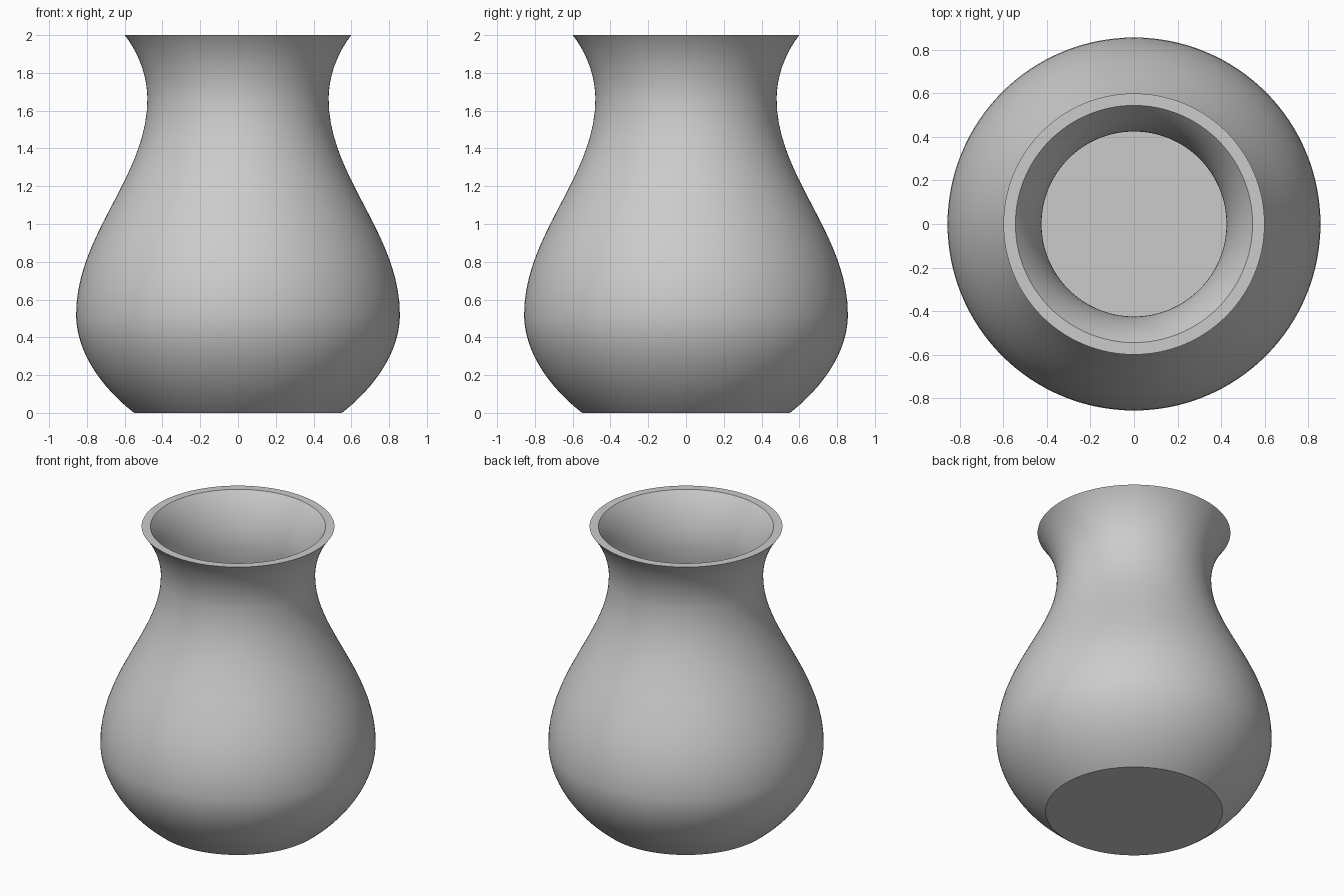
import bpy, bmesh, math
from mathutils import Vector
from mathutils.geometry import interpolate_bezier

cube = bpy.data.objects.get("Cube")
if cube:
    bpy.data.objects.remove(cube, do_unlink=True)

WALL = 0.055
SEGMENTS = 128

# Plain grey clay
clay = bpy.data.materials.new("grey_clay")
clay.use_nodes = True
grey = (0.6, 0.6, 0.6, 1)
clay.diffuse_color = grey
clay.node_tree.nodes["Principled BSDF"].inputs["Base Color"].default_value = grey

# Outer silhouette: foot to belly, belly to neck, neck to flared lip (radius, height)
curves = [
    [(0.55, 0), (0.73, 0.14), (0.857, 0.33), (0.857, 0.52)],
    [(0.857, 0.52), (0.857, 0.95), (0.48, 1.25), (0.48, 1.66)],
    [(0.48, 1.66), (0.48, 1.79), (0.53, 1.91), (0.6, 2)],
]
outer = []
for curve in curves:
    start, handle_a, handle_b, end = [Vector((r, 0, z)) for r, z in curve]
    points = interpolate_bezier(start, handle_a, handle_b, end, 20)
    outer += points[1:] if outer else points

# Inner wall follows the outer one, down to a flat floor
inner = [p - Vector((WALL, 0, 0)) for p in reversed(outer) if p.z > WALL]
floor_z = inner[-1].z
profile = [Vector((0, 0, 0))] + outer + inner + [Vector((0, 0, floor_z))]

# Turn the profile around the upright axis
bm = bmesh.new()
verts = [bm.verts.new(p) for p in profile]
edges = [bm.edges.new(pair) for pair in zip(verts, verts[1:])]
bmesh.ops.spin(bm, geom=verts + edges, axis=(0, 0, 1), cent=(0, 0, 0),
               angle=math.tau, steps=SEGMENTS)
bmesh.ops.remove_doubles(bm, verts=bm.verts, dist=0.0001)
bmesh.ops.recalc_face_normals(bm, faces=bm.faces)
mesh = bpy.data.meshes.new("vase")
bm.to_mesh(mesh)
bm.free()
mesh.materials.append(clay)

vase = bpy.data.objects.new("vase", mesh)
bpy.context.collection.objects.link(vase)
bpy.ops.object.select_all(action="DESELECT")
vase.select_set(True)
bpy.context.view_layer.objects.active = vase
bpy.ops.object.shade_smooth_by_angle(angle=math.radians(30))
